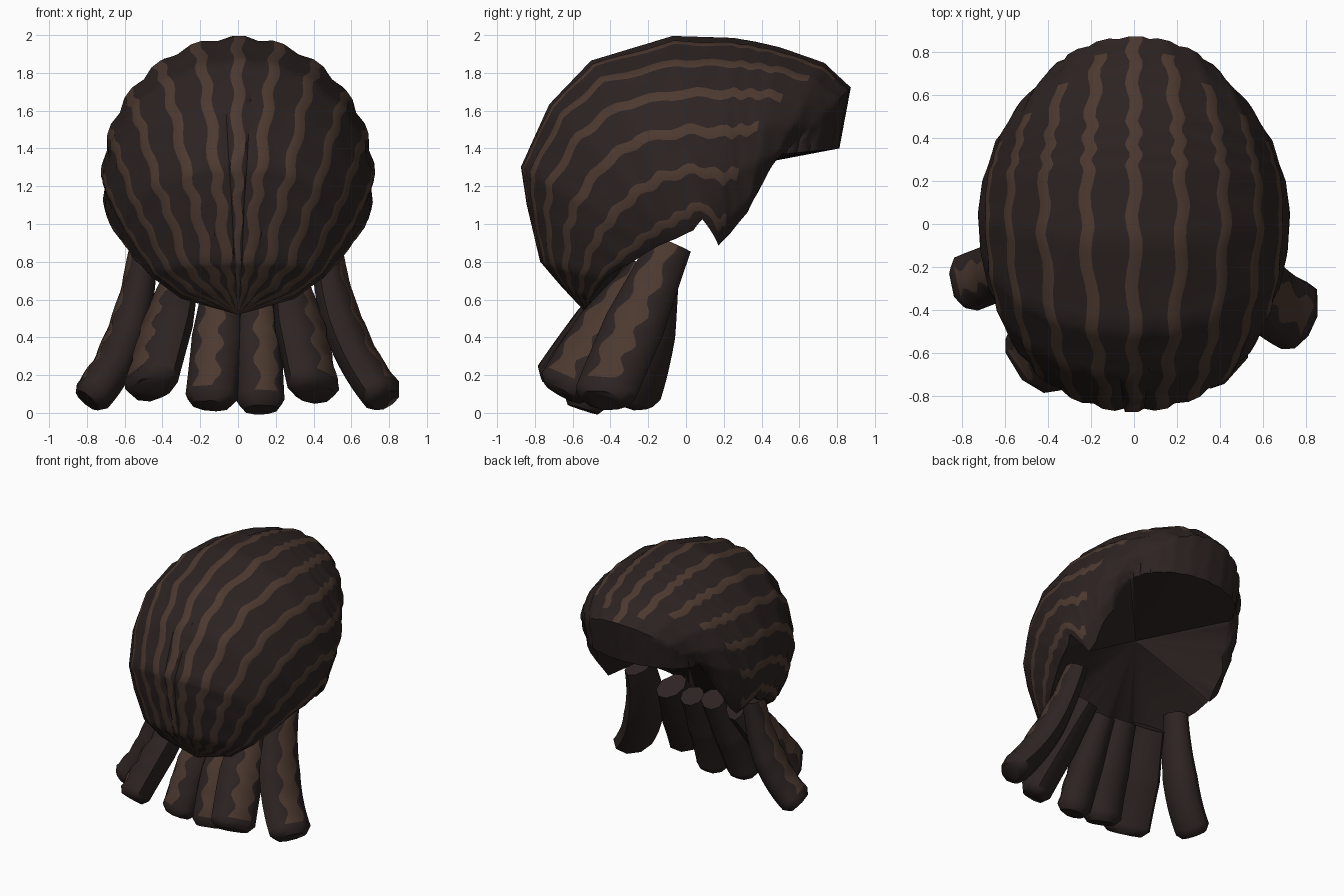
import bpy, bmesh
from math import sin, cos, radians, degrees, copysign
from mathutils import Vector

cube = bpy.data.objects.get("Cube")
if cube:
    bpy.data.objects.remove(cube)


def make_material(name, rgb):
    mat = bpy.data.materials.new(name)
    mat.use_nodes = True
    mat.diffuse_color = (*rgb, 1)
    shader = mat.node_tree.nodes["Principled BSDF"]
    shader.inputs["Base Color"].default_value = (*rgb, 1)
    shader.inputs["Roughness"].default_value = 0.8
    return mat


BROWN = 1
materials = [make_material("dark_hair", (0.026, 0.017, 0.016)),
             make_material("brown_streak", (0.072, 0.041, 0.029))]


def finish(bm, name, angle):
    """Turn a bmesh into a smooth-shaded object with both hair colours."""
    bmesh.ops.remove_doubles(bm, verts=bm.verts, dist=0.0005)
    bmesh.ops.recalc_face_normals(bm, faces=bm.faces)
    mesh = bpy.data.meshes.new(name)
    bm.to_mesh(mesh)
    bm.free()
    for mat in materials:
        mesh.materials.append(mat)
    obj = bpy.data.objects.new(name, mesh)
    bpy.context.collection.objects.link(obj)
    bpy.ops.object.select_all(action='DESELECT')
    obj.select_set(True)
    bpy.context.view_layer.objects.active = obj
    bpy.ops.object.shade_smooth_by_angle(angle=radians(angle))


# Hair cap ribs: crown y, z; spine y, z; half width; sweep angle to the rim
RIBS = [
    (-.52, .52, -.52, .52, 0, 100),
    (-.66, .67, -.52, .61, .30, 96),
    (-.77, .80, -.47, .72, .45, 98),
    (-.84, 1.1, -.40, .85, .55, 104),
    (-.87, 1.3, -.32, .97, .62, 107),
    (-.72, 1.63, -.22, 1.1, .68, 110),
    (-.50, 1.86, -.10, 1.2, .71, 111),
    (-.07, 1.99, .05, 1.25, .72, 108),
    (.25, 1.98, .20, 1.28, .70, 125),
    (.37, 1.96, .28, 1.3, .67, 123),
    (.50, 1.93, .38, 1.33, .64, 117),
    (.73, 1.85, .48, 1.36, .56, 113),
    (.87, 1.72, .52, 1.38, .47, 93),
    (.81, 1.4, .51, 1.37, .46, 91),
]
STEPS = 6          # rows between two ribs
STRANDS = 6        # strands on each side of the centre one
SPACING = 18       # degrees between strands
FULL = (STRANDS + .5) * SPACING


def rib_at(row):
    i = min(row // STEPS, len(RIBS) - 2)
    f = row / STEPS - i
    return [a + (b - a) * f for a, b in zip(RIBS[i], RIBS[i + 1])]


def gather(angle, power):
    """Crowd strands toward the middle line at the nape."""
    return copysign(FULL * (abs(angle) / FULL) ** power, angle)


def build_cap():
    bm = bmesh.new()
    grid = []
    rows = (len(RIBS) - 1) * STEPS + 1
    for row in range(rows):
        cy, cz, my, mz, width, sweep = rib_at(row)
        power = 1 + .65 * max(0, 1 - row / (7 * STEPS))
        line = []
        # Each strand is a valley followed by the two wavy edges of its streak
        for k in range(-STRANDS, STRANDS + 1):
            low = gather((k - .5) * SPACING, power)
            high = gather((k + .5) * SPACING, power)
            half = min((high - low) * .32, degrees(.03 / max(width, .01)))
            middle = (low + high) / 2 + half * .4 * sin(row * 1.25 + k * 2)
            line += [(low, .982), (middle - half, 1.008), (middle + half, 1.008)]
        line.append((FULL, .982))
        verts = []
        for angle, swell in line:
            # Only the outer strands bend to follow the rim
            bend = copysign((angle / FULL) ** 4, angle)
            a = radians(angle + (sweep - FULL) * bend)
            c, s = cos(a) * swell, sin(a) * swell
            verts.append(bm.verts.new((s * width, my + c * (cy - my),
                                       mz + c * (cz - mz))))
        grid.append(verts)
    for row in range(rows - 1):
        for col in range(len(grid[0]) - 1):
            face = bm.faces.new((grid[row][col], grid[row][col + 1],
                                 grid[row + 1][col + 1], grid[row + 1][col]))
            k = abs(col // 3 - STRANDS)
            if col % 3 == 1 and row < (12 - .6 * k) * STEPS:
                face.material_index = BROWN
    # Hollow underside, fanned from the rim to one inner point
    rim = [line[0] for line in grid] + grid[-1][1:]
    rim += [line[-1] for line in reversed(grid[:-1])]
    inner = bm.verts.new((0, .02, 1.25))
    for a, b in zip(rim, rim[1:]):
        bm.faces.new((a, b, inner))
    finish(bm, "hair_cap", 40)


# Hanging locks: name, start, bend, end, half width, half thickness
LOCKS = [
    ("outer_right_lock", (-.5, -.13, .88), (-.55, -.19, .34), (-.77, -.27, .1), .14, .11),
    ("middle_right_lock", (-.3, -.2, .74), (-.38, -.44, .45), (-.46, -.64, .16), .19, .12),
    ("inner_right_lock", (-.08, -.22, .72), (-.1, -.42, .4), (-.14, -.53, .08), .145, .12),
    ("inner_left_lock", (.1, -.22, .7), (.1, -.42, .4), (.12, -.53, .06), .13, .12),
    ("middle_left_lock", (.27, -.2, .74), (.33, -.44, .45), (.4, -.63, .14), .17, .12),
    ("outer_left_lock", (.47, -.08, .9), (.5, -.3, .42), (.76, -.43, .1), .17, .11),
]


def build_lock(name, start, bend, end, width, thick):
    bm = bmesh.new()
    p0, p1, p2 = map(Vector, (start, bend, end))
    outward = Vector((p1.x * 1.6, p1.y, 0)).normalized()
    rows, rings = 24, []
    for row in range(rows + 1):
        t = row / rows
        point = p0 * (1 - t) ** 2 + p1 * 2 * t * (1 - t) + p2 * t * t
        along = ((p1 - p0) * (1 - t) + (p2 - p1) * t).normalized()
        side = along.cross(outward).normalized()
        out = side.cross(along)
        # Slimmer at the root
        size = .7 + .3 * min(1, t * 2)
        left = -25 + 9 * sin(row * 1.2 + p0.x * 9)
        right = 25 + 9 * sin(row * 1.05 + 2)
        angles = [left, right] + list(range(60, 301, 40))
        rings.append([bm.verts.new(point + size * (
            out * thick * cos(radians(a)) + side * width * sin(radians(a))))
            for a in angles])
    # Blunt rounded tip
    tip = p2 + along * .045
    rings.append([bm.verts.new(tip + (v.co - p2) * .72) for v in rings[-1]])
    count = len(rings[0])
    for row in range(len(rings) - 1):
        for col in range(count):
            nxt = (col + 1) % count
            face = bm.faces.new((rings[row][col], rings[row][nxt],
                                 rings[row + 1][nxt], rings[row + 1][col]))
            if col == 0 and row < rows - 1:
                face.material_index = BROWN
    bm.faces.new(rings[0])
    bm.faces.new(rings[-1])
    finish(bm, name, 50)


build_cap()
for lock in LOCKS:
    build_lock(*lock)
